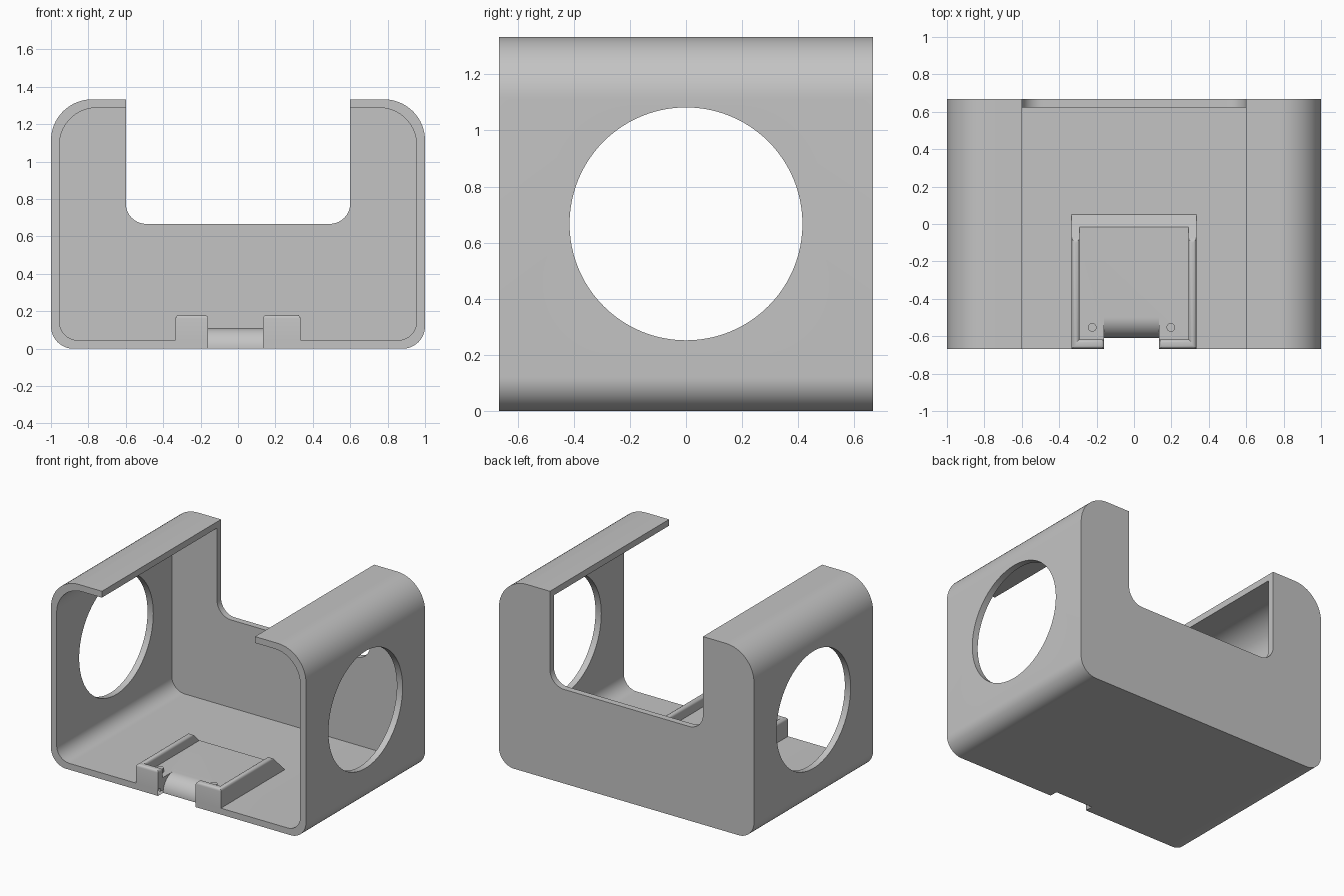
import bpy, bmesh
from math import sin, cos, pi, radians
from mathutils import Vector

cube = bpy.data.objects.get("Cube")
if cube:
    bpy.data.objects.remove(cube, do_unlink=True)

grey = bpy.data.materials.new("plain grey")
grey.use_nodes = True
colour = (0.55, 0.55, 0.55, 1)
grey.diffuse_color = colour
grey.node_tree.nodes["Principled BSDF"].inputs["Base Color"].default_value = colour


def arc(u, v, r, start, end, steps=16):
    angles = [radians(start + (end - start) * i / steps) for i in range(steps + 1)]
    return [(u + r * cos(a), v + r * sin(a)) for a in angles]


def rounded(w, bottom, top, r_low, r_high):
    """Cross-section with its own radius for the lower and upper corners."""
    return (arc(-w + r_low, bottom + r_low, r_low, 180, 270)
            + arc(w - r_low, bottom + r_low, r_low, 270, 360)
            + arc(w - r_high, top - r_high, r_high, 0, 90)
            + arc(-w + r_high, top - r_high, r_high, 90, 180))


def prism(name, points, axis, start, end):
    """Extrude a profile along an axis; the profile lies in the other two axes."""
    place = {"x": lambda p, d: Vector((d, p[0], p[1])),
             "y": lambda p, d: Vector((p[0], d, p[1])),
             "z": lambda p, d: Vector((p[0], p[1], d))}[axis]
    bm = bmesh.new()
    face = bm.faces.new([bm.verts.new(place(p, start)) for p in points])
    out = bmesh.ops.extrude_face_region(bm, geom=[face])
    moved = [g for g in out["geom"] if isinstance(g, bmesh.types.BMVert)]
    shift = place((0, 0), end - start)
    bmesh.ops.translate(bm, verts=moved, vec=shift)
    bmesh.ops.recalc_face_normals(bm, faces=bm.faces)
    mesh = bpy.data.meshes.new(name)
    bm.to_mesh(mesh)
    bm.free()
    mesh.materials.append(grey)
    obj = bpy.data.objects.new(name, mesh)
    bpy.context.collection.objects.link(obj)
    return obj


def apply_modifier(obj, mod):
    bpy.context.view_layer.objects.active = obj
    bpy.ops.object.modifier_apply(modifier=mod.name)


def combine(obj, tool, operation="DIFFERENCE"):
    mod = obj.modifiers.new("combine", "BOOLEAN")
    mod.operation, mod.object, mod.solver = operation, tool, "EXACT"
    apply_modifier(obj, mod)


def discard(obj):
    obj.hide_render = True
    bpy.data.objects.remove(obj, do_unlink=True)


def soften_top(obj, top, width):
    """Round the edges bordering the top face."""
    bm = bmesh.new()
    bm.from_mesh(obj.data)
    edges = [e for e in bm.edges if all(abs(v.co.z - top) < 1e-4 for v in e.verts)]
    bmesh.ops.bevel(bm, geom=edges, offset=width, segments=4, profile=0.5,
                    affect="EDGES")
    bm.to_mesh(obj.data)
    bm.free()


def smooth(obj):
    bpy.ops.object.select_all(action="DESELECT")
    obj.select_set(True)
    bpy.context.view_layer.objects.active = obj
    bpy.ops.object.shade_smooth_by_angle(angle=radians(30))


DEPTH, HEIGHT, WALL = 0.667, 1.333, 0.045
GAP_LEFT, GAP_RIGHT = -0.16, 0.135

# Case with an open front
case = prism("case", rounded(1, 0, HEIGHT, 0.12, 0.22), "y", -DEPTH, DEPTH)
cutters = [
    prism("hollow", rounded(1 - WALL, WALL, HEIGHT - WALL, 0.1, 0.2), "y", -1, DEPTH - WALL),
    # Top opening running down into the back wall
    prism("top_opening", rounded(0.6, 0.667, 2, 0.11, 0.11), "y", -1, 1),
    # Round side windows
    prism("side_windows", arc(0, 0.667, 0.415, 0, 360, 96)[:-1], "x", -2, 2),
]
for cutter in cutters:
    combine(case, cutter)
    discard(cutter)

# Raised tray with a sloped rear edge
RAIL_TOP, TRAY_TOP, SIDE = 0.18, 0.11, 0.333
tray = prism("tray", [(-0.64, 0.02), (0.075, 0.02), (-0.015, TRAY_TOP), (-0.64, TRAY_TOP)],
             "x", -SIDE + 0.002, SIDE - 0.002)

# Rounded front lip of the tray, cut through the floor as well
lip = prism("lip_cutter", arc(-0.5, 0, 0.11, 90, 180) + [(-0.61, -0.2), (-0.9, -0.2),
            (-0.9, 0.4), (-0.5, 0.4)], "x", GAP_LEFT, GAP_RIGHT)
combine(case, lip)
combine(tray, lip)
discard(lip)

# Side rails and front stops
parts = [case, tray]
for side, word, gap in ((-1, "right", GAP_LEFT), (1, "left", GAP_RIGHT)):
    rail = prism(word + "_rail", [(-DEPTH + 0.002, WALL), (0.05, WALL),
                 (WALL + 0.05 - RAIL_TOP, RAIL_TOP), (-DEPTH + 0.002, RAIL_TOP)],
                 "x", side * SIDE, side * (SIDE - 0.042))
    soften_top(rail, RAIL_TOP, 0.018)
    stop = prism(word + "_stop", [(-DEPTH, WALL), (-0.617, WALL),
                 (-0.617, RAIL_TOP), (-DEPTH, RAIL_TOP)], "x", gap, side * SIDE)
    soften_top(stop, RAIL_TOP, 0.018)
    # Filler under the stop beside the gap
    # Locating pin on the tray
    pin = prism(word + "_pin", arc(side * 0.21 - 0.013, -0.553, 0.023, 0, 360, 24)[:-1],
                "z", TRAY_TOP - 0.02, TRAY_TOP + 0.03)
    parts += [rail, stop, pin]

for part in parts:
    smooth(part)
